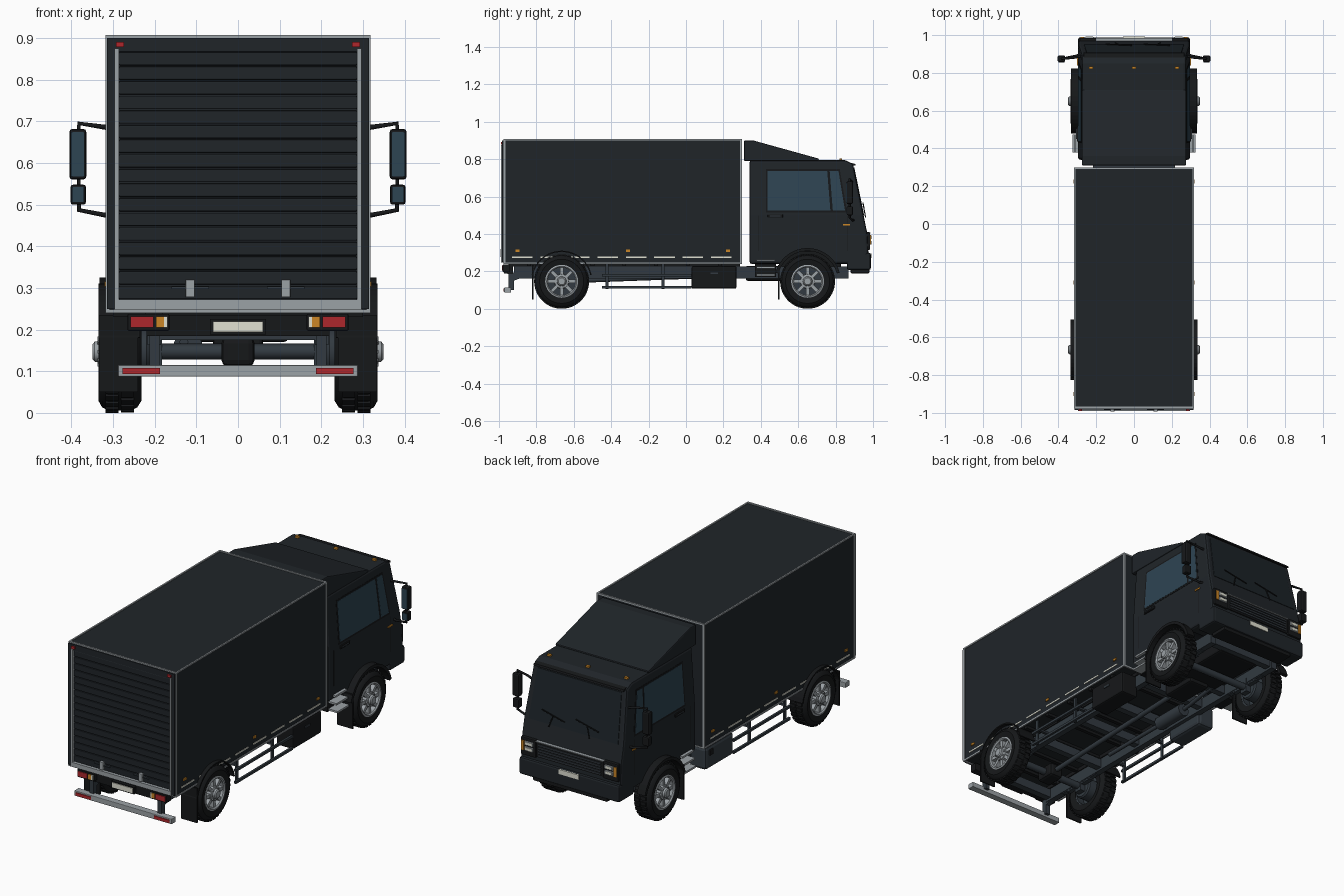
import bpy, bmesh, math
from mathutils import Vector, Matrix

if "Cube" in bpy.data.objects:
    bpy.data.objects.remove(bpy.data.objects["Cube"])

def mat(name, r, g, b):
    m = bpy.data.materials.new(name)
    m.diffuse_color = (r, g, b, 1)
    m.use_nodes = True
    m.node_tree.nodes["Principled BSDF"].inputs["Base Color"].default_value = m.diffuse_color
    return m
DARK = mat("dark_paint", .014, .018, .022)
BLACK = mat("black_rubber", .008, .009, .010)
SLATE = mat("frame_slate", .032, .042, .052)
SILVER = mat("aluminium", .33, .36, .38)
GLASS = mat("blue_glass", .027, .058, .085)
SCREEN = mat("dark_glass", .011, .016, .020)
RED = mat("red_lens", .42, .02, .025)
AMBER = mat("amber_lens", .6, .24, .02)
WHITE = mat("white_lens", .75, .75, .65)

def finish(name, bm, m, bevel=0, smooth=False):
    bmesh.ops.recalc_face_normals(bm, faces=bm.faces)
    me = bpy.data.meshes.new(name)
    bm.to_mesh(me); bm.free()
    ob = bpy.data.objects.new(name, me)
    bpy.context.collection.objects.link(ob)
    me.materials.append(m)
    if bevel:
        md = ob.modifiers.new("bevel", 'BEVEL')
        md.width, md.segments, md.limit_method = bevel, 2, 'ANGLE'
        md.angle_limit = math.radians(40)
    if smooth:
        bpy.context.view_layer.objects.active = ob
        ob.select_set(True)
        bpy.ops.object.shade_smooth_by_angle(angle=math.radians(35))
        ob.select_set(False)
    return ob

def add_box(bm, x, y, z, rot=None):
    size = Vector((x[1]-x[0], y[1]-y[0], z[1]-z[0]))
    mid = Vector((x[0]+x[1], y[0]+y[1], z[0]+z[1])) / 2
    mt = Matrix.Translation(mid) @ Matrix.Diagonal(size).to_4x4()
    bmesh.ops.create_cube(bm, size=1, matrix=(rot @ mt) if rot else mt)

def box(name, x, y, z, m, bevel=0):
    bm = bmesh.new()
    add_box(bm, x, y, z)
    return finish(name, bm, m, bevel)

SIDES = ((1, "right"), (-1, "left"))
def pair(name, x, y, z, m, bevel=0):
    for s, n in SIDES:
        box(f"{name}_{n}", sorted((x[0]*s, x[1]*s)), y, z, m, bevel)

def prism(name, pts, x, m, bevel=0, taper=True):
    """Side profile (y, z) extruded across x, leaning in above the waist."""
    bm = bmesh.new()
    f = bm.faces.new([bm.verts.new((x[0], *p)) for p in pts])
    r = bmesh.ops.extrude_face_region(bm, geom=[f])
    for v in r['geom']:
        if isinstance(v, bmesh.types.BMVert): v.co.x = x[1]
    if taper:
        bmesh.ops.bisect_plane(bm, geom=bm.verts[:]+bm.edges[:]+bm.faces[:], plane_co=(0, 0, .5), plane_no=(0, 0, 1))
        for v in bm.verts: v.co.x *= 1 - .07*min(1, max(0, (v.co.z-.5)/.29))
    return finish(name, bm, m, bevel)

def tube(name, pts, r, m):
    cu = bpy.data.curves.new(name, 'CURVE')
    cu.dimensions, cu.bevel_depth, cu.bevel_resolution, cu.use_fill_caps = '3D', r, 2, True
    sp = cu.splines.new('POLY'); sp.points.add(len(pts)-1)
    for p, q in zip(sp.points, pts): p.co = (*q, 1)
    cu.materials.append(m)
    ob = bpy.data.objects.new(name, cu)
    bpy.context.collection.objects.link(ob)

def lathe(bm, prof, y, z, s, n=36):
    """Profile (radius, x) spun round the axle."""
    vs = [bm.verts.new((s*x, y, z+r)) for r, x in prof]
    es = [bm.edges.new(e) for e in zip(vs, vs[1:])]
    bmesh.ops.spin(bm, geom=vs+es, cent=(0, y, z), axis=(1, 0, 0), angle=math.tau, steps=n)
    bmesh.ops.remove_doubles(bm, verts=bm.verts, dist=1e-5)

def arc(cy, cz, r, a0, a1, n=18):
    return [(cy+r*math.cos(math.radians(a0+(a1-a0)*i/n)), cz+r*math.sin(math.radians(a0+(a1-a0)*i/n))) for i in range(n+1)]

# Cargo body with aluminium edge trims
box("cargo_box", (-.314, .314), (-.968, .297), (.245, .902), DARK)
for y in (-.972, .294):
    pair("box_corner_trim", (.309, .318), (y-.004, y+.006), (.24, .907), SILVER)
    for z in (.24, .899): box("box_cross_trim", (-.318, .318), (y-.004, y+.006), (z, z+.008), SILVER)
for z in (.24, .899): pair("box_side_trim", (.31, .318), (-.975, .3), (z, z+.008), SILVER)
for i in range(8):
    pair("side_reflector", (.31, .317), (-.93+i*.152, -.82+i*.152), (.272, .279), WHITE)
for y in (-.9, -.31, .225): pair("side_marker", (.31, .32), (y-.011, y+.011), (.304, .316), AMBER)

# Rear roller door, frame, handles and top lamps
pair("rear_post", (.296, .315), (-.984, -.965), (.25, .9), DARK)
pair("door_frame_side", (.286, .296), (-.988, -.965), (.25, .875), SILVER)
box("door_frame_top", (-.315, .315), (-.982, -.965), (.868, .9), DARK)
box("door_sill", (-.296, .296), (-.99, -.965), (.248, .272), SILVER)
for i in range(17):
    z = .272+i*.0351
    box("door_slat", (-.286, .286), (-.978, -.965), (z+.001, z+.033), DARK, .003)
pair("door_handle", (.07, .16), (-.986, -.975), (.298, .303), SLATE)
pair("door_latch", (.104, .126), (-.992, -.975), (.278, .32), SILVER, .002)
pair("top_lamp", (.274, .293), (-.99, -.975), (.878, .891), RED)

# Cab shell with through-cut wheel arch
shell = [(.34, .24)] + arc(.65, .15, .162, 146, 34) + [(.955, .24), (.975, .3), (.97, .40), (.893, .775), (.85, .795), (.34, .795)]
prism("cab_shell", shell, (-.296, .296), DARK, .012)
prism("roof_deflector", [(.31, .79), (.31, .9), (.36, .9), (.71, .803), (.71, .79)], (-.297, .297), DARK, .006)
front = lambda z: .97-.205*(z-.40)
prism("windscreen", [(front(.5)-.01, .5), (front(.5)+.003, .5), (front(.755)+.003, .755), (front(.755)-.01, .755)], (-.265, .265), SCREEN, .002)
prism("sun_visor", [(.86, .785), (.905, .775), (.908, .765), (.88, .77)], (-.285, .285), BLACK)
for s, n in SIDES:
    xs = (.28*s, .2985*s)
    prism(f"window_seal_{n}", [(.428, .515), (.428, .747), (.822, .747), (.862, .515)], (.28*s, .2975*s), BLACK)
    prism(f"door_window_{n}", [(.437, .525), (.437, .738), (.755, .738), (.772, .525)], xs, GLASS)
    prism(f"quarter_window_{n}", [(.785, .525), (.768, .738), (.815, .738), (.85, .525)], xs, GLASS)
    prism(f"front_fender_{n}", arc(.65, .147, .178, 15, 165)+arc(.65, .147, .162, 165, 15), (.285*s, .333*s), BLACK, 0, False)
    prism(f"rear_fender_{n}", arc(-.665, .147, .164, 12, 168)+arc(-.665, .147, .157, 168, 12), (.235*s, .335*s), BLACK, 0, False)
    tube(f"wiper_{n}", [(.02+.12*s, front(.49)+.008, .49), (.02+.10*s, front(.55)+.01, .55)], .003, BLACK)
    tube(f"wiper_blade_{n}", [(.02+.10*s-.07, front(.535)+.01, .535), (.02+.10*s+.07, front(.565)+.01, .565)], .003, BLACK)
for y in (.385, .86):
    pair("door_seam", (.28, .2966), (y, y+.003), (.31, .5), BLACK)
pair("door_handle_plate", (.28, .302), (.437, .518), (.487, .505), BLACK, .003)
pair("door_pull", (.29, .306), (.45, .505), (.493, .499), SLATE)
pair("cab_side_marker", (.28, .301), (.84, .878), (.446, .454), AMBER)
for x in (-.228, 0, .228): box("roof_marker", (x-.01, x+.01), (.82, .834), (.79, .804), AMBER)

# Cab nose: grille, headlights, bumper, plate
box("grille_panel", (-.2, .2), (.95, .98), (.32, .405), BLACK, .004)
for i in range(5): box("grille_slat", (-.185, .185), (.96, .985), (.33+i*.014, .336+i*.014), SLATE)
box("grille_trim", (-.2, .2), (.96, .986), (.402, .407), SILVER)
pair("headlight_housing", (.2, .288), (.94, .985), (.315, .41), BLACK, .005)
for z in (.343, .372): pair("headlight", (.212, .262), (.96, .991), (z, z+.022), SILVER, .003)
for z in (.347, .376): pair("headlight_lens", (.218, .256), (.96, .993), (z, z+.014), WHITE)
pair("front_indicator", (.266, .282), (.96, .99), (.343, .394), AMBER)
box("front_bumper", (-.296, .296), (.86, .988), (.208, .3), DARK, .01)
box("front_lower_lip", (-.22, .22), (.88, .98), (.19, .212), BLACK, .005)
box("front_plate", (-.058, .058), (.97, .992), (.272, .297), WHITE)

# Mirrors on looped arms
for s, n in SIDES:
    tube(f"mirror_arm_{n}", [(.27*s, .89, .675), (.32*s, .88, .686), (.382*s, .875, .695), (.382*s, .875, .487), (.31*s, .89, .473), (.28*s, .9, .475)], .006, BLACK)
pair("mirror_housing", (.364, .405), (.858, .892), (.56, .682), BLACK, .008)
pair("mirror_glass", (.368, .401), (.855, .862), (.567, .674), GLASS)
pair("small_mirror_housing", (.365, .402), (.86, .892), (.5, .548), BLACK, .006)
pair("small_mirror_glass", (.37, .398), (.857, .863), (.506, .542), GLASS)

# Wheels: tyre with tread blocks, rim, spokes and hub
for yc, end in ((.65, "front"), (-.665, "rear")):
    for s, n in SIDES:
        zc = .147
        bm = bmesh.new()
        lathe(bm, [(.084, .24), (.118, .232), (.134, .242), (.141, .256), (.141, .312), (.134, .326), (.118, .335), (.084, .328), (.084, .24)], yc, zc, s, 40)
        for i in range(32):
            rot = Matrix.Translation((0, yc, zc)) @ Matrix.Rotation(math.tau*i/32, 4, 'X')
            off = rot @ Matrix.Rotation(math.tau/64, 4, 'X')
            add_box(bm, sorted((s*.25, s*.281)), (-.009, .009), (.136, .1465), rot)
            add_box(bm, sorted((s*.287, s*.318)), (-.009, .009), (.136, .1465), off)
        finish(f"{end}_tyre_{n}", bm, BLACK, 0, True)
        bm = bmesh.new()
        lathe(bm, [(.0, .285), (.078, .285), (.078, .245), (.086, .24), (.086, .29)], yc, zc, s)
        finish(f"{end}_wheel_dish_{n}", bm, SLATE, 0, True)
        bm = bmesh.new()
        lathe(bm, [(.074, .29), (.074, .328), (.08, .334), (.088, .331), (.088, .29)], yc, zc, s)
        lathe(bm, [(0, .349), (.018, .349), (.024, .344), (.026, .334), (.038, .33), (.04, .29)], yc, zc, s, 24)
        for i in range(8):
            rot = Matrix.Translation((0, yc, zc)) @ Matrix.Rotation(math.tau*i/8, 4, 'X')
            add_box(bm, sorted((s*.30, s*.326)), (-.009, .009), (.03, .077), rot)
            add_box(bm, sorted((s*.32, s*.337)), (-.004, .004), (.028, .036), rot)
        finish(f"{end}_rim_{n}", bm, SILVER, 0, True)
        bm = bmesh.new()
        lathe(bm, [(0, .212), (.05, .212), (.056, .22), (.056, .285)], yc, zc, s)
        finish(f"{end}_brake_drum_{n}", bm, SLATE, 0, True)
    tube(f"{end}_axle", [(-.24, yc, .147), (.24, yc, .147)], .019, SLATE)
    for k in range(3):
        pair(f"{end}_leaf_spring", (.188, .212), (yc-.17+k*.04, yc+.17-k*.04), (.166-k*.008, .173-k*.008), SLATE)
    pair(f"{end}_spring_clamp", (.183, .217), (yc-.022, yc+.022), (.115, .19), SLATE)
    flap = yc-.155
    pair(f"{end}_mud_flap", (.24, .334), (flap-.004, flap+.004), (.05, .235), BLACK)

# Chassis ladder and drivetrain
pair("chassis_rail", (.185, .217), (-.92, .87), (.163, .226), SLATE)
pair("subframe_rail", (.18, .222), (-.95, .29), (.226, .245), BLACK)
for y in (-.9, -.5, -.2, .03, .3, .48, .84): box("cross_member", (-.19, .19), (y-.018, y+.018), (.175, .222), SLATE)
for i in range(7): box("floor_bearer", (-.3, .3), (-.85+i*.17, -.83+i*.17), (.23, .246), BLACK)
box("differential", (-.04, .04), (-.72, -.61), (.112, .182), BLACK, .015)
box("engine_block", (-.12, .12), (.5, .83), (.17, .31), BLACK, .01)
box("gearbox", (-.06, .06), (.32, .52), (.15, .23), BLACK, .01)
tube("drive_shaft", [(0, .34, .185), (0, -.62, .15)], .013, SLATE)
tube("exhaust_pipe", [(-.1, .5, .18), (-.13, .2, .17), (-.13, -.35, .17)], .011, SLATE)
tube("silencer", [(-.12, .25, .165), (-.12, .06, .165)], .035, SLATE)

# Side equipment: tanks, steps and guard rails
box("battery_box", (.205, .305), (.03, .27), (.108, .228), BLACK, .008)
box("battery_latch", (.3, .309), (.13, .17), (.185, .195), SLATE)
box("fuel_tank", (-.305, -.205), (.03, .27), (.108, .228), SLATE, .016)
box("fuel_cap", (-.312, -.3), (.21, .24), (.18, .21), BLACK, .004)
for z, x in ((.175, .325), (.215, .318), (.255, .312)):
    pair("cab_step", (.22, x), (.378, .475), (z, z+.01), SILVER)
pair("step_backing", (.2, .27), (.37, .48), (.17, .285), BLACK)
for z in (.108, .172): pair("side_guard", (.292, .304), (-.45, .03), (z, z+.013), SLATE)
for y in (-.43, -.13): pair("guard_post", (.284, .293), (y, y+.016), (.105, .246), SLATE)
for y in (-.43, -.13): pair("guard_bracket", (.21, .29), (y, y+.016), (.19, .2), SLATE)

# Rear lamps, plate and underrun bar
box("rear_beam", (-.22, .22), (-.955, -.925), (.185, .235), BLACK)
pair("tail_lamp_housing", (.165, .265), (-.98, -.94), (.197, .238), BLACK, .003)
pair("tail_lamp", (.203, .258), (-.985, -.97), (.205, .231), RED)
pair("rear_indicator", (.178, .197), (-.985, -.97), (.205, .231), AMBER)
pair("reverse_lamp", (.169, .178), (-.985, -.97), (.205, .231), WHITE)
box("plate_holder", (-.067, .067), (-.972, -.94), (.188, .226), BLACK)
box("rear_plate", (-.06, .06), (-.976, -.96), (.194, .22), WHITE)
box("underrun_bar", (-.288, .288), (-.972, -.935), (.087, .115), SILVER, .003)
pair("underrun_reflector", (.187, .277), (-.976, -.96), (.093, .108), RED)
for s, n in SIDES:
    prism(f"underrun_bracket_{n}", [(-.95, .1), (-.95, .19), (-.86, .2), (-.86, .175), (-.92, .15), (-.92, .1)], (.188*s, .212*s), SLATE, 0, False)
